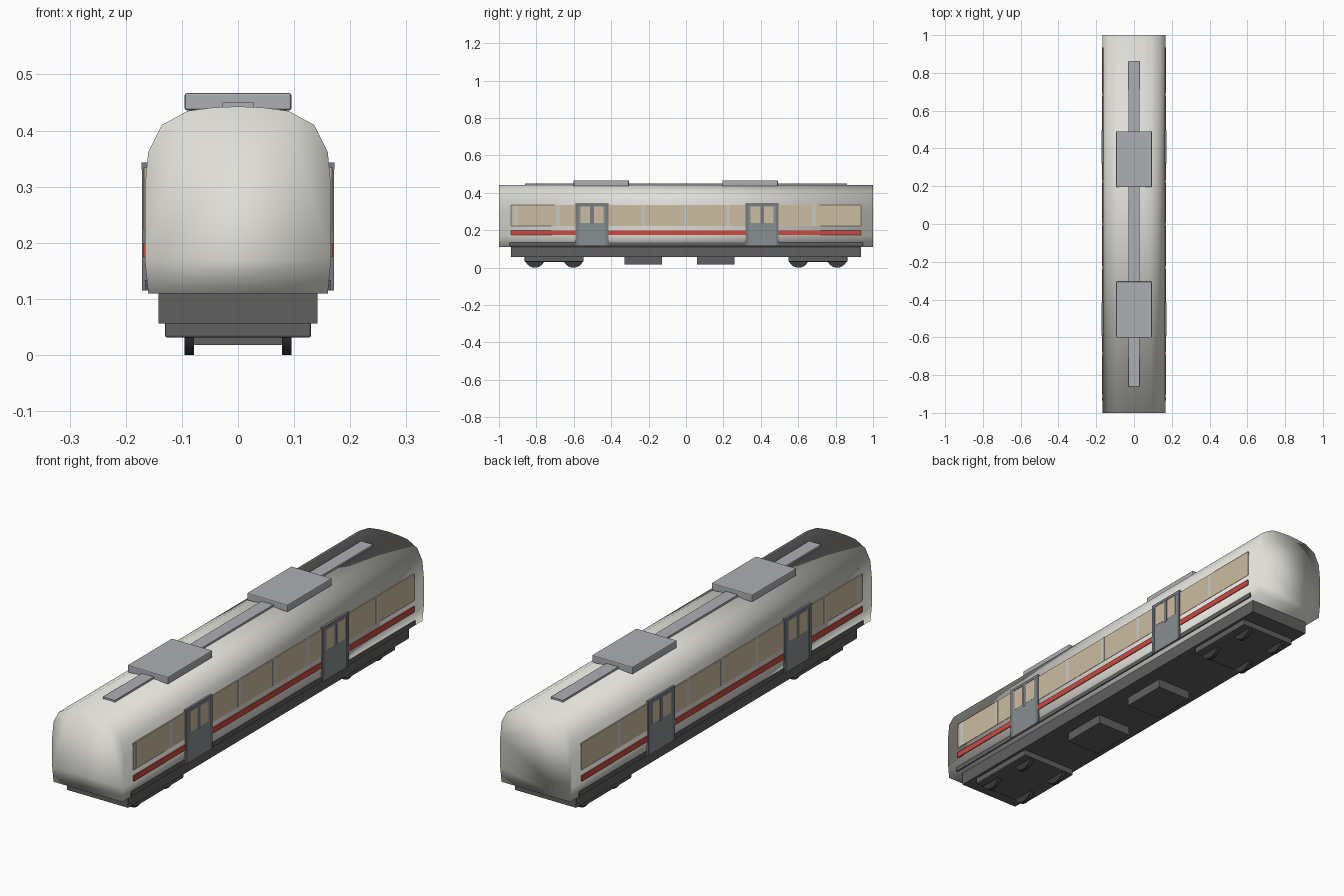
import bpy, bmesh, math

if "Cube" in bpy.data.objects:
    bpy.data.objects.remove(bpy.data.objects["Cube"])


def mat(name, r, g, b):
    m = bpy.data.materials.new(name)
    m.diffuse_color = (r, g, b, 1)
    m.use_nodes = True
    m.node_tree.nodes["Principled BSDF"].inputs["Base Color"].default_value = m.diffuse_color
    return m


CREAM = mat("cream body", 0.74, 0.73, 0.68)
TAN = mat("tan glass", 0.61, 0.51, 0.36)
RED = mat("red stripe", 0.60, 0.07, 0.055)
DARK = mat("dark underframe", 0.115, 0.115, 0.12)
WHEEL = mat("wheel black", 0.045, 0.045, 0.05)
ROOF = mat("roof grey", 0.42, 0.43, 0.45)
DOOR = mat("door grey", 0.25, 0.275, 0.285)
FRAME = mat("door frame grey", 0.18, 0.20, 0.225)
PILLAR = mat("pillar grey", 0.60, 0.60, 0.58)


def finish(name, bm, material):
    bmesh.ops.recalc_face_normals(bm, faces=bm.faces)
    me = bpy.data.meshes.new(name)
    bm.to_mesh(me)
    bm.free()
    me.materials.append(material)
    ob = bpy.data.objects.new(name, me)
    bpy.context.collection.objects.link(ob)
    return ob


def box(name, x, y, z, material, bevel=0):
    """Box from (min, max) ranges on each axis."""
    bm = bmesh.new()
    bmesh.ops.create_cube(bm, size=1)
    for v in bm.verts:
        v.co = [r[0] + (c + 0.5) * (r[1] - r[0]) for c, r in zip(v.co, (x, y, z))]
    if bevel:
        bmesh.ops.bevel(bm, geom=bm.edges[:], offset=bevel, segments=2,
                        profile=0.5, affect='EDGES')
    return finish(name, bm, material)


def side_plate(name, outer, y, z, material, inner=0.155):
    """The same plate on both sides of the car."""
    box(name + "_right", (inner, outer), y, z, material)
    box(name + "_left", (-outer, -inner), y, z, material)


# Body shell: rounded-roof cross-section extruded along y
half = [(0.16, 0.11), (0.166, 0.17), (0.166, 0.30), (0.16, 0.362),
        (0.136, 0.41), (0.09, 0.435), (0.045, 0.441)]
section = half + [(0, 0.443)] + [(-x, z) for x, z in reversed(half)]
bm = bmesh.new()
ends = [[bm.verts.new((x, y, z)) for x, z in section] for y in (-1, 1)]
bm.faces.new(ends[0])
bm.faces.new(ends[1])
n = len(section)
for i in range(n):
    j = (i + 1) % n
    bm.faces.new((ends[0][i], ends[0][j], ends[1][j], ends[1][i]))
body = finish("body_shell", bm, CREAM)
for p in body.data.polygons:
    p.use_smooth = True

# Side bands: windows, stripe, lower rail, window pillars
side_plate("window_band", 0.1675, (-0.935, 0.935), (0.222, 0.334), TAN)
side_plate("stripe", 0.1695, (-0.935, 0.935), (0.175, 0.199), RED)
side_plate("lower_rail", 0.1655, (-0.945, 0.945), (0.115, 0.134), DARK)
for i, y in enumerate((-0.91, -0.685, -0.23, 0, 0.225, 0.685)):
    side_plate(f"window_pillar_{i}", 0.1685, (y - 0.008, y + 0.008),
               (0.222, 0.334), PILLAR)

# Double doors with frame and two panes
for i, y in enumerate((-0.503, 0.407)):
    side_plate(f"door_{i}", 0.1705, (y - 0.08, y + 0.08), (0.115, 0.335), DOOR)
    for k, (a, b) in enumerate(((-0.088, -0.073), (-0.008, 0.008), (0.073, 0.088))):
        low = 0.23 if k == 1 else 0.115
        side_plate(f"door_{i}_post_{k}", 0.1715, (y + a, y + b), (low, 0.332), FRAME)
    side_plate(f"door_{i}_header", 0.1717, (y - 0.088, y + 0.088),
               (0.331, 0.343), FRAME)
    for s in (-1, 1):
        side_plate(f"door_{i}_pane_{s}", 0.1712,
                   (y + s * 0.036 - 0.026, y + s * 0.036 + 0.026),
                   (0.24, 0.327), TAN)

# Roof duct and air conditioning units
box("roof_duct", (-0.028, 0.028), (-0.86, 0.86), (0.435, 0.450), ROOF)
for i, y in enumerate((-0.453, 0.343)):
    box(f"roof_unit_{i}", (-0.095, 0.095), (y - 0.148, y + 0.148),
        (0.436, 0.467), ROOF, 0.004)

# Underframe, equipment boxes, bogies
box("underframe", (-0.142, 0.142), (-0.935, 0.935), (0.056, 0.112), DARK)
for i, y in enumerate((-0.228, 0.158)):
    box(f"equipment_box_{i}", (-0.08, 0.08), (y - 0.1, y + 0.1), (0.018, 0.06), DARK)
for i, y in enumerate((-0.705, 0.705)):
    box(f"bogie_{i}", (-0.13, 0.13), (y - 0.158, y + 0.158),
        (0.031, 0.062), DARK, 0.004)
    # Wheels
    for dy in (-0.103, 0.103):
        for s in (-1, 1):
            bpy.ops.mesh.primitive_cylinder_add(
                vertices=24, radius=0.055, depth=0.017,
                location=(s * 0.0865, y + dy, 0.055),
                rotation=(0, math.pi / 2, 0))
            w = bpy.context.object
            w.name = f"wheel_{i}"
            w.data.materials.append(WHEEL)
            bpy.ops.object.shade_smooth_by_angle()
